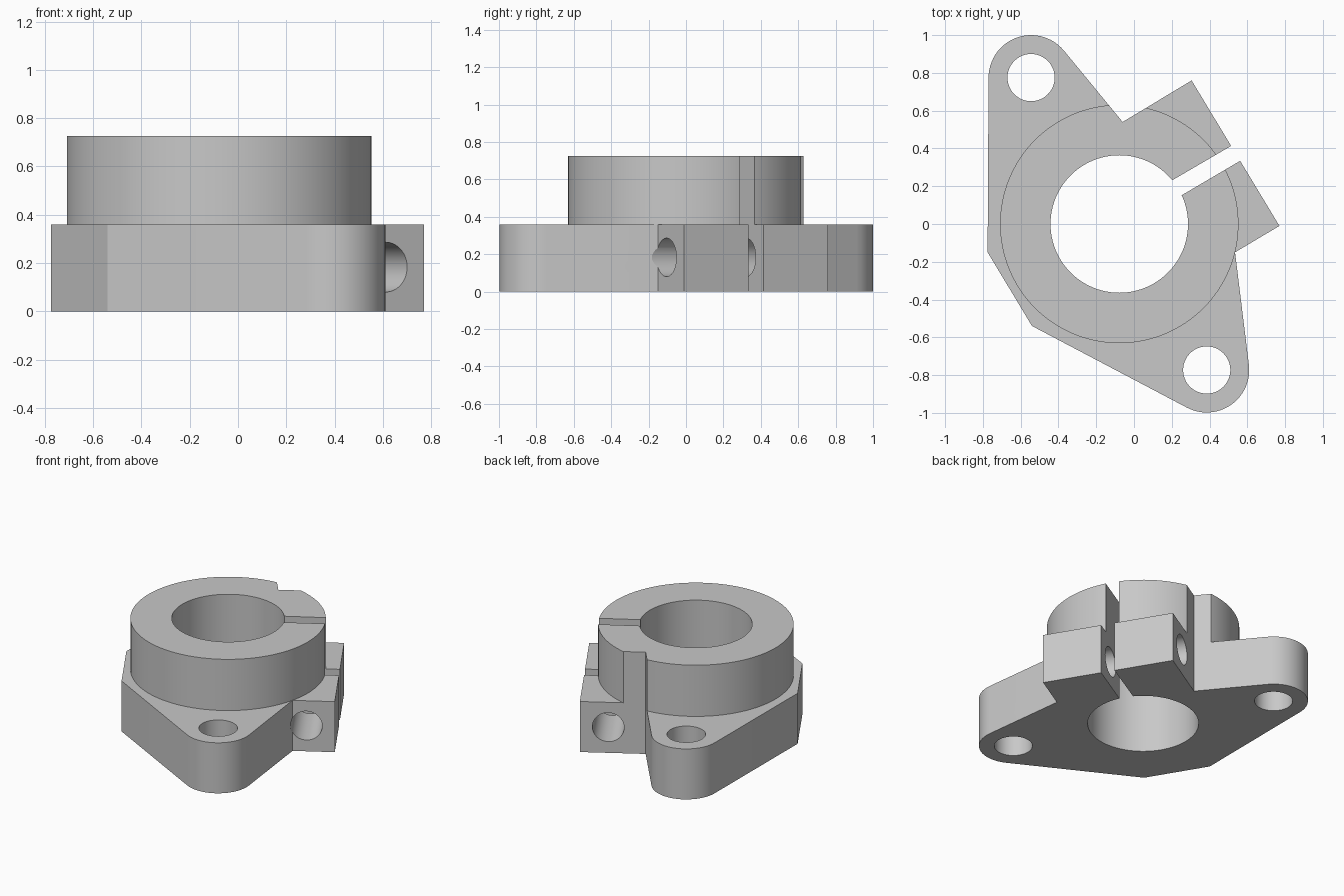
import bpy, bmesh
from math import cos, sin, radians
from mathutils import Vector

cube = bpy.data.objects.get("Cube")
if cube:
    bpy.data.objects.remove(cube, do_unlink=True)

FLANGE_H, TOTAL_H = 0.36, 0.725
CENTRE = (-0.078, 0.0)
EARS = [(-0.545, 0.775), (0.385, -0.773)]
EAR_R = 0.225
NOTCH = Vector((-0.06, 0.54))          # inner corner of the V notch
LUG_BACK = Vector((0.305, 0.76))       # outer lug corners
LUG_FRONT = Vector((0.77, -0.01))

grey = bpy.data.materials.new("light grey")
grey.use_nodes = True
grey.diffuse_color = (0.58, 0.58, 0.58, 1)
grey.node_tree.nodes["Principled BSDF"].inputs["Base Color"].default_value = grey.diffuse_color


def arc(centre, radius, start, end, steps):
    angles = [radians(start + (end - start) * i / steps) for i in range(steps + 1)]
    return [(centre[0] + radius * cos(a), centre[1] + radius * sin(a)) for a in angles]


def circle(centre, radius, steps=96):
    return arc(centre, radius, 0, 360, steps)[:-1]


def prism(name, outline, low, high):
    """Extrude a flat outline from low to high."""
    bm = bmesh.new()
    face = bm.faces.new([bm.verts.new((p[0], p[1], low)) for p in outline])
    top = bmesh.ops.extrude_face_region(bm, geom=[face])["geom"]
    bmesh.ops.translate(bm, vec=(0, 0, high - low),
                        verts=[v for v in top if isinstance(v, bmesh.types.BMVert)])
    bmesh.ops.recalc_face_normals(bm, faces=bm.faces)
    mesh = bpy.data.meshes.new(name)
    bm.to_mesh(mesh)
    bm.free()
    mesh.materials.append(grey)
    obj = bpy.data.objects.new(name, mesh)
    bpy.context.collection.objects.link(obj)
    return obj


def combine(target, other, operation):
    """Apply a boolean and discard the helper object."""
    other.hide_render = True
    mod = target.modifiers.new(operation.lower(), "BOOLEAN")
    mod.operation, mod.solver, mod.object = operation, "EXACT", other
    bpy.context.view_layer.objects.active = target
    bpy.ops.object.modifier_apply(modifier=mod.name)
    bpy.data.objects.remove(other, do_unlink=True)


# Flange plate with two rounded ears and the clamp lug
outline = [LUG_BACK, LUG_FRONT, (0.535, -0.15)]
outline += arc(EARS[1], EAR_R, 7, -117.6, 24)
outline += [(-0.54, -0.54), (-0.775, -0.15)]
outline += arc(EARS[0], EAR_R, 180, 39.5, 26)
body = prism("clamp_flange", outline, 0, FLANGE_H)

# Raised collar
combine(body, prism("collar", circle(CENTRE, 0.631, 128), 0.2, TOTAL_H), "UNION")

# V notch between the back ear and the lug
ear_edge = Vector((-0.371, 0.918)) - NOTCH
notch = [NOTCH, NOTCH + (LUG_BACK - NOTCH) * 1.8, NOTCH + ear_edge * 1.8]
combine(body, prism("notch_cutter", notch, -0.1, 1), "DIFFERENCE")

# Bore and ear bolt holes
combine(body, prism("bore_cutter", circle(CENTRE, 0.364), -0.1, 1), "DIFFERENCE")
for ear in EARS:
    combine(body, prism("bolt_hole_cutter", circle(ear, 0.125, 48), -0.1, 1), "DIFFERENCE")

# Clamping slot through the collar and lug
near = [Vector((0.20, 0.23)), Vector((0.25, 0.15))]
far = [Vector((0.512, 0.412)), Vector((0.562, 0.335))]
run = far[0] - near[0]
slot = [near[0] - run * 0.5, near[1] - run * 0.5, far[1] + run * 0.5, far[0] + run * 0.5]
combine(body, prism("slot_cutter", slot, -0.1, 1), "DIFFERENCE")

# Clamp screw hole through both lug halves
axis = (LUG_FRONT - LUG_BACK).normalized()
screw = prism("screw_hole_cutter", circle((0, 0), 0.103, 48), -0.75, 0.75)
screw.rotation_euler = axis.to_3d().to_track_quat("Z", "Y").to_euler()
screw.location = (0.38, 0.28, 0.183)
bpy.context.view_layer.update()
combine(body, screw, "DIFFERENCE")

# Smooth round walls, crisp edges
bpy.ops.object.select_all(action="DESELECT")
body.select_set(True)
bpy.context.view_layer.objects.active = body
bpy.ops.object.shade_smooth_by_angle(angle=radians(20))
